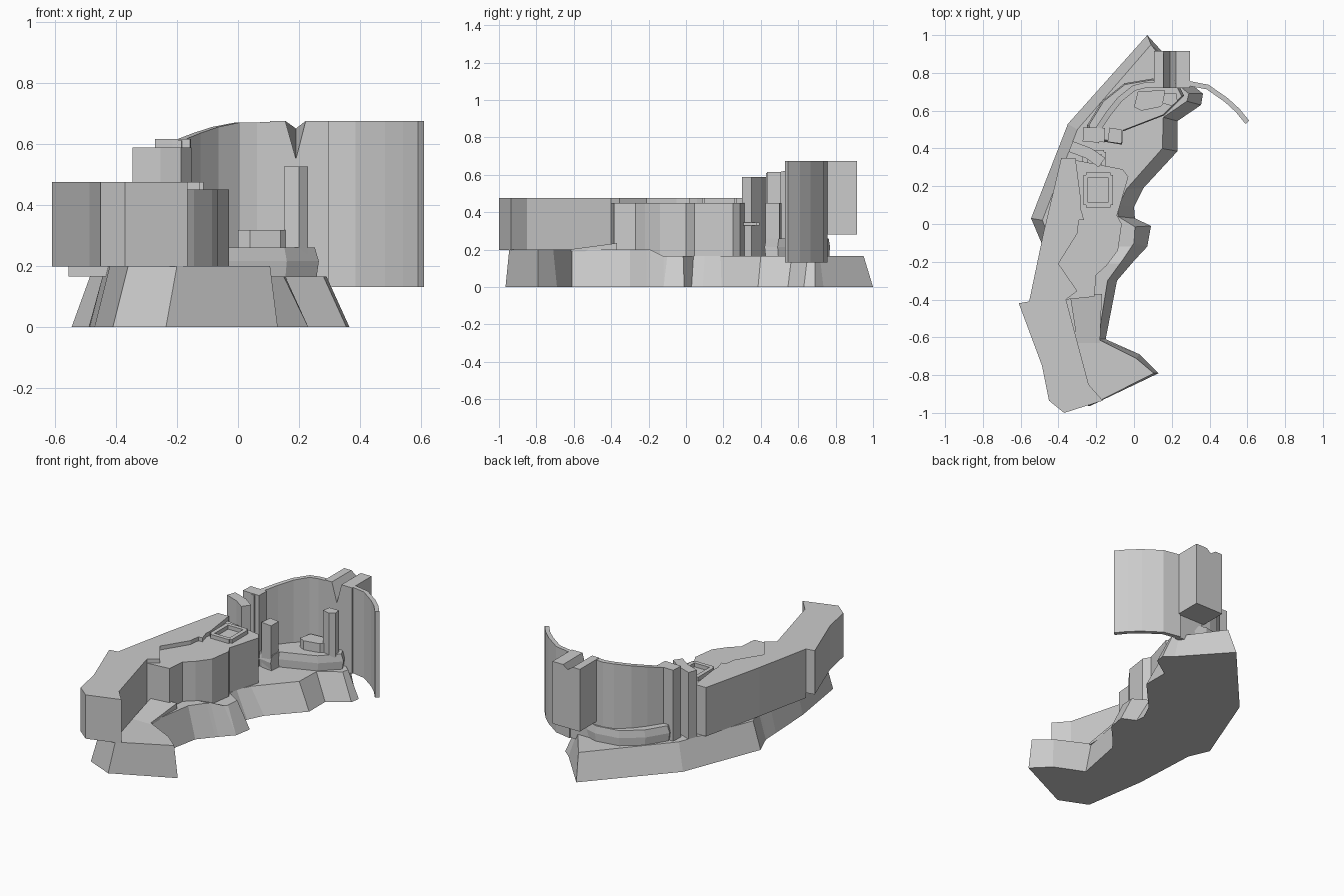
import bpy, bmesh
from mathutils import Vector


def loft(name, rings, edit=None):
    """Skin a sequence of equal-length closed rings and cap both ends."""
    bm = bmesh.new()
    vs = [[bm.verts.new(p) for p in r] for r in rings]
    n = len(rings[0])
    for a, b in zip(vs, vs[1:]):
        for i in range(n):
            j = (i + 1) % n
            bm.faces.new((a[i], a[j], b[j], b[i]))
    bm.faces.new(vs[0])
    bm.faces.new(vs[-1])
    if edit:
        edit(bm)
    bmesh.ops.recalc_face_normals(bm, faces=bm.faces)
    me = bpy.data.meshes.new(name)
    bm.to_mesh(me)
    bm.free()
    ob = bpy.data.objects.new(name, me)
    bpy.context.collection.objects.link(ob)
    return ob


def prism(name, pts, z0, z1):
    return loft(name, [[(x, y, z) for x, y in pts] for z in (z0, z1)])


def ribbon(name, path, z0, tops, thick):
    """Wall following a plan path, with a top height per point."""
    if not isinstance(tops, (list, tuple)):
        tops = [tops] * len(path)
    rings = []
    for i, (p, top) in enumerate(zip(path, tops)):
        a = Vector(path[max(i - 1, 0)])
        b = Vector(path[min(i + 1, len(path) - 1)])
        d = (b - a).normalized()
        o = Vector((-d.y, d.x)) * thick / 2
        l, r = Vector(p) + o, Vector(p) - o
        rings.append([(l.x, l.y, z0), (r.x, r.y, z0), (r.x, r.y, top), (l.x, l.y, top)])
    return loft(name, rings)


# Rock base: sloping sides, high front shelf stepping down to the rear
bottom = [(.13, -.79), (.03, -.69), (-.15, -.61), (-.09, -.30), (0, -.195), (.07, -.12),
          (.09, -.01), (.005, .03), (0, .09), (.05, .19), (.23, .385), (.23, .545),
          (.355, .63), (.365, .69), (.31, .735), (.07, 1.0), (-.35, .53), (-.545, .03),
          (-.49, -.10), (-.47, -.5), (-.41, -.89), (-.236, -.965)]
top = [(.105, -.79), (.01, -.71), (-.19, -.61), (-.14, -.30), (-.06, -.19), (0, -.10),
       (.005, -.015), (-.085, .04), (-.08, .10), (-.04, .185), (.15, .40), (.155, .565),
       (.28, .65), (.29, .69), (.26, .715), (.09, .95), (-.30, .50), (-.485, .02),
       (-.44, -.10), (-.42, -.5), (-.36, -.87), (-.20, -.945)]


def step_down(bm):
    for y in (-.21, -.12):
        bmesh.ops.bisect_plane(bm, geom=bm.verts[:] + bm.edges[:] + bm.faces[:],
                               plane_co=(0, y, 0), plane_no=(0, 1, 0))
    for v in bm.verts:
        if v.co.z > .1 and v.co.y > -.125:
            v.co.z = .165


loft("rock_base", [[(x, y, 0) for x, y in bottom], [(x, y, .2) for x, y in top]], step_down)

# Ramp climbing to the low block
loft("ramp", [[(-.30, -.63, .19), (-.18, -.63, .19), (-.18, -.63, .2), (-.30, -.63, .2)],
              [(-.34, -.37, .19), (-.17, -.37, .19), (-.17, -.37, .235), (-.34, -.37, .235)]])

# Main building: tall south wing, its northern continuation and the lower east block
prism("south_wing", [(-.165, -.935), (-.24, -.85), (-.36, -.40), (-.555, -.41), (-.61, -.42),
                     (-.487, -.75), (-.45, -.935), (-.37, -1.0)], .197, .475)
prism("north_wing", [(-.36, -.40), (-.30, -.355), (-.40, -.21), (-.30, -.05), (-.28, .12),
                     (-.31, .35), (-.385, .35), (-.48, -.05), (-.555, -.41)], .165, .475)
prism("low_block", [(-.36, -.40), (-.21, -.385), (-.20, -.27), (-.145, -.22), (-.085, -.14),
                    (-.065, 0), (-.09, .045), (-.03, .25), (-.06, .29), (-.32, .34),
                    (-.45, 0)], .165, .45)

# Raised rims on the low roof
for i, (x, y, w, h) in enumerate([(-.19, .18, .13, .16), (-.21, .34, .10, .08)]):
    c = [(x - w / 2, y - h / 2), (x + w / 2, y - h / 2), (x + w / 2, y + h / 2), (x - w / 2, y + h / 2)]
    for j in range(4):
        ribbon(f"roof_rim_{i}_{j}", [c[j], c[(j + 1) % 4]], .33, .475 if i == 0 else .345, .025)
prism("roof_box", [(-.32, .02), (-.265, .02), (-.275, .06), (-.29, .10), (-.32, .10)], .44, .475)

# Tall slabs between the building and the curved wall
ribbon("west_slab", [(-.335, .41), (-.24, .375), (-.17, .325)], .165, .588, .06)
ribbon("wall_end_slab", [(-.27, .475), (-.155, .47)], .165, .615, .075)
prism("terrace_post", [(-.14, .435), (-.065, .425), (-.065, .50), (-.13, .51)], .165, .45)

# Rear terrace with chamfered rim
outline = [(-.24, .45), (-.065, .42), (-.06, .49), (.16, .575), (.265, .68), (.24, .73),
           (.10, .77), (-.05, .745), (-.17, .65), (-.25, .52)]
cx, cy = 0, .62
loft("rear_terrace", [[(cx + (x - cx) * s, cy + (y - cy) * s, z) for x, y in outline]
                      for s, z in ((.97, .16), (1, .215), (.95, .26))])
prism("terrace_block", [(.0, .62), (.04, .60), (.14, .62), (.175, .66), (.16, .71), (.02, .70)], .25, .317)
prism("tall_post", [(.15, .64), (.20, .625), (.23, .65), (.225, .69), (.16, .69)], .24, .525)

# Curved rear wall: stepped-down west side, closed centre, free-standing east arc
ribbon("wall_west", [(-.20, .43), (-.185, .51), (-.135, .585), (-.075, .66), (0, .72), (.06, .735), (.12, .735)],
       .165, [.61, .615, .635, .655, .67, .67, .672], .03)
ribbon("wall_centre", [(.11, .735), (.297, .735)], .13, .55, .028)
ribbon("wall_east", [(.285, .745), (.39, .725), (.49, .655), (.55, .60), (.60, .538)], .13, .675, .026)


# Rear buttress box with a V groove shallowing toward the back
def groove(y, z):
    return [(a, y, b) for a, b in ((.105, .28), (.297, .28), (.297, .675), (.222, .675),
                                   (.19, z), (.155, .675), (.105, .675))]


loft("grooved_buttress", [groove(.72, .55), groove(.915, .65)])
